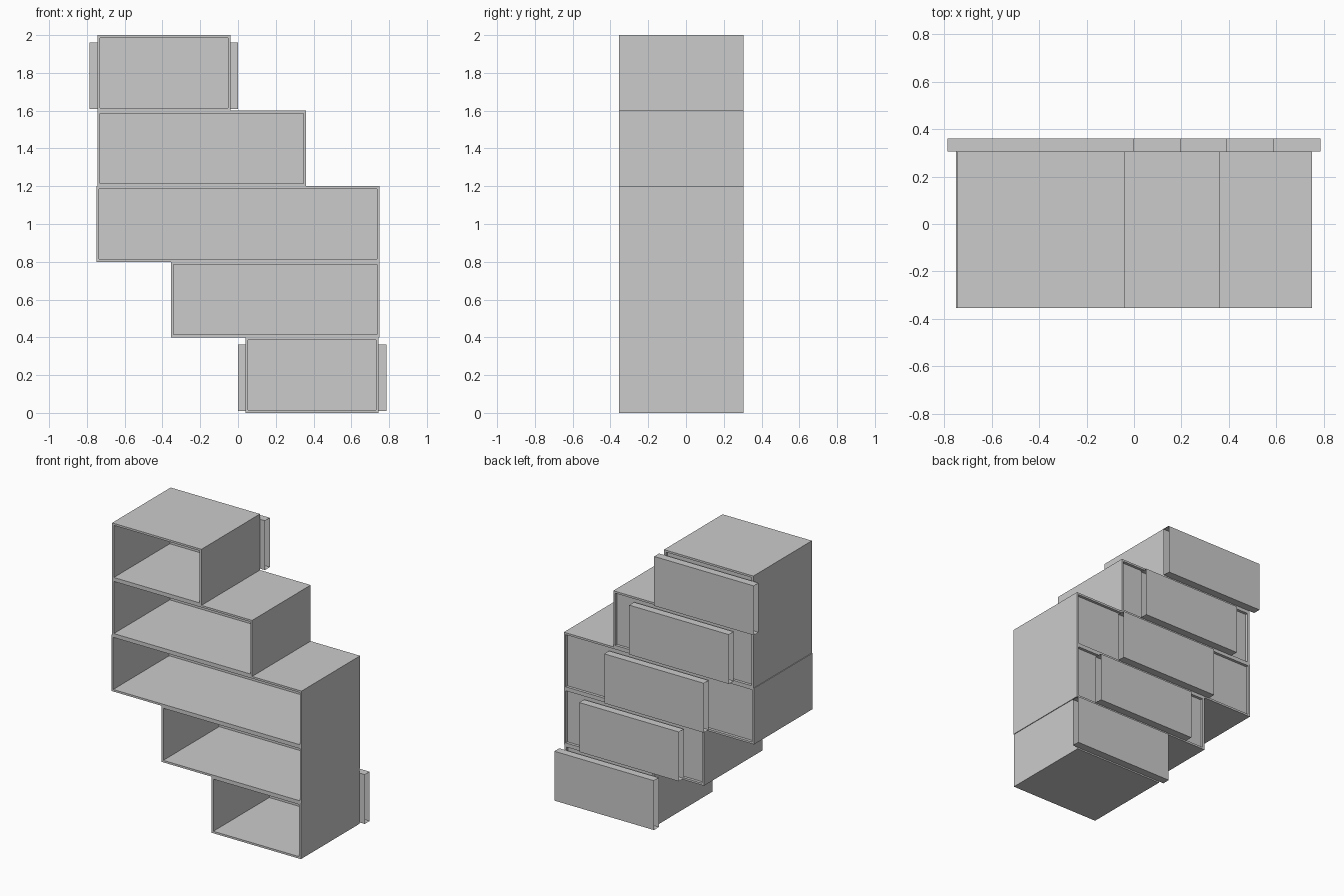
import bpy
import bmesh
from mathutils import Matrix, Vector

old = bpy.data.objects.get("Cube")
if old:
    bpy.data.objects.remove(old)

grey = bpy.data.materials.new("plain grey")
grey.use_nodes = True
COLOUR = (0.6, 0.6, 0.6, 1)
grey.diffuse_color = COLOUR
grey.node_tree.nodes["Principled BSDF"].inputs["Base Color"].default_value = COLOUR

FRONT, BACK, END = -0.355, 0.305, 0.36   # depth of boxes and rear panels
TIER, WALL = 0.4, 0.02


def block(x0, x1, y0, y1, z0, z1):
    bm = bmesh.new()
    lo, hi = Vector((x0, y0, z0)), Vector((x1, y1, z1))
    size = Matrix.Diagonal((hi - lo).to_4d())
    bmesh.ops.create_cube(bm, size=1, matrix=Matrix.Translation((lo + hi) / 2) @ size)
    return bm


def finish(name, bm):
    mesh = bpy.data.meshes.new(name)
    bm.to_mesh(mesh)
    bm.free()
    mesh.materials.append(grey)
    bpy.context.collection.objects.link(bpy.data.objects.new(name, mesh))


def pocket(bm, direction, depth):
    # Sink a recess into the face that points along the given y direction
    bm.normal_update()
    face = next(f for f in bm.faces if f.normal.y * direction > 0.9)
    bmesh.ops.inset_region(bm, faces=[face], thickness=WALL)
    lip = bmesh.ops.extrude_discrete_faces(bm, faces=[face])["faces"][0]
    bmesh.ops.translate(bm, verts=lip.verts, vec=(0, -direction * depth, 0))


# Name, left edge and right edge of each box, from the floor up
tiers = [("bottom", 0.04, 0.745), ("lower", -0.355, 0.75), ("middle", -0.75, 0.75),
         ("upper", -0.745, 0.36), ("top", -0.745, -0.04)]

for i, (name, x0, x1) in enumerate(tiers):
    z = i * TIER
    # Open-fronted box with a recessed back board
    box = block(x0, x1, FRONT, BACK, z, z + TIER)
    pocket(box, -1, BACK - FRONT - 0.03)
    pocket(box, 1, 0.02)
    finish(name + "_box", box)

    # Rear panel: flat sleeve, open at both ends
    mid = 0.394 - i * 0.197
    panel = block(mid - 0.393, mid + 0.393, BACK, END, z + 0.01, z + 0.362)
    panel.normal_update()
    ends = [f for f in panel.faces if abs(f.normal.x) > 0.9]
    bmesh.ops.delete(panel, geom=ends, context="FACES_ONLY")
    finish(name + "_rear_panel", panel)
